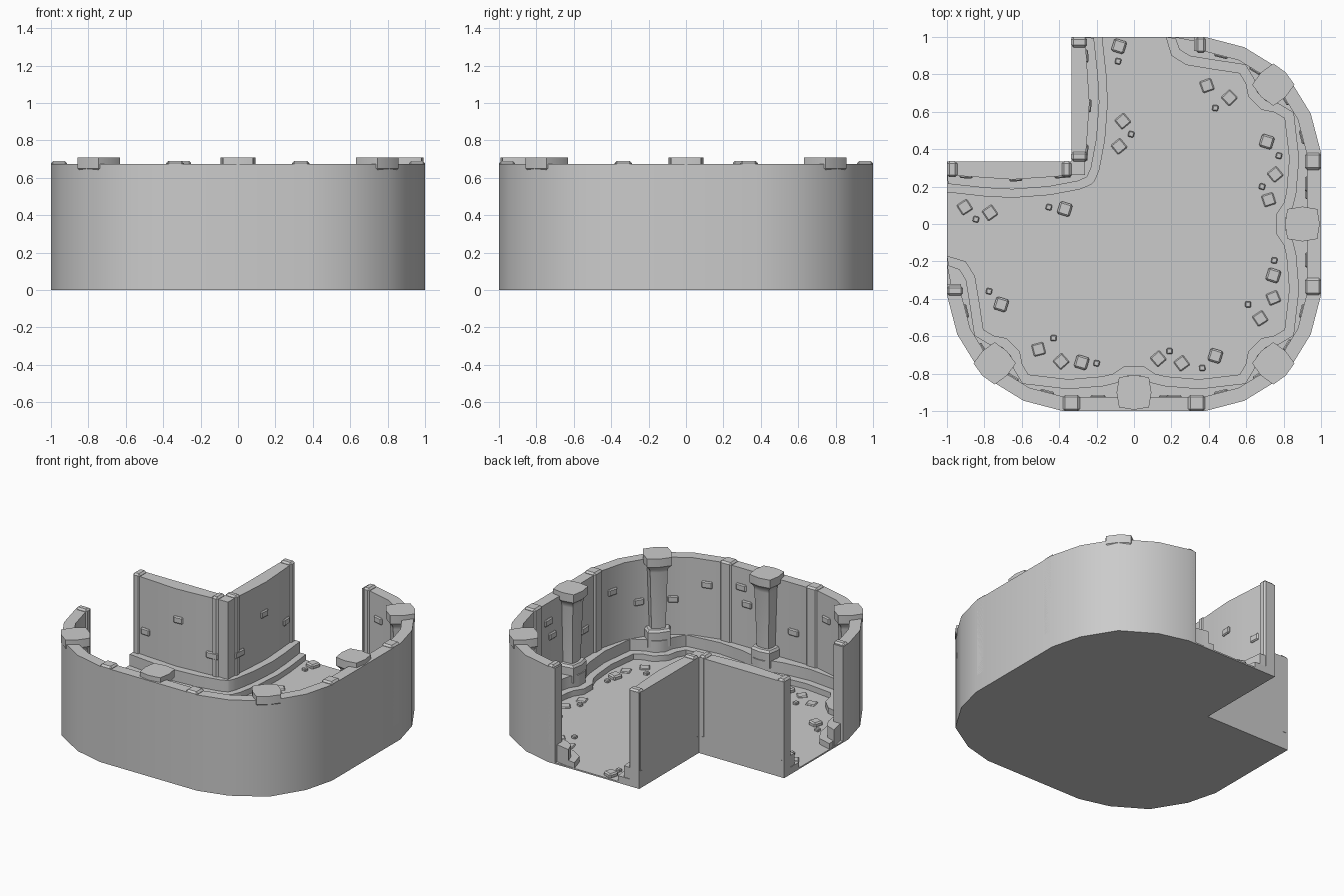
import bpy, bmesh, math, random
from mathutils import Vector, Matrix

if "Cube" in bpy.data.objects:
    bpy.data.objects.remove(bpy.data.objects["Cube"])

random.seed(4)


def finish(name, bm, smooth=False):
    bmesh.ops.recalc_face_normals(bm, faces=bm.faces)
    me = bpy.data.meshes.new(name)
    bm.to_mesh(me)
    bm.free()
    ob = bpy.data.objects.new(name, me)
    bpy.context.collection.objects.link(ob)
    if smooth:
        bpy.ops.object.select_all(action='DESELECT')
        ob.select_set(True)
        bpy.context.view_layer.objects.active = ob
        bpy.ops.object.shade_smooth_by_angle(angle=math.radians(35))
    return ob


def prism(name, pts, z0, z1):
    bm = bmesh.new()
    face = bm.faces.new([bm.verts.new((x, y, z0)) for x, y in pts])
    ext = bmesh.ops.extrude_face_region(bm, geom=[face])
    up = [v for v in ext["geom"] if isinstance(v, bmesh.types.BMVert)]
    bmesh.ops.translate(bm, verts=up, vec=(0, 0, z1 - z0))
    bm.faces.new([v for v in face.verts]) if not face.is_valid else None
    return finish(name, bm, True)


def block(name, size, loc, angle=0, bevel=0.008):
    bm = bmesh.new()
    bmesh.ops.create_cube(bm, size=1)
    bmesh.ops.scale(bm, vec=size, verts=bm.verts)
    bmesh.ops.bevel(bm, geom=bm.edges[:], offset=bevel, segments=1, affect='EDGES')
    mat = Matrix.Translation(loc) @ Matrix.Rotation(angle, 4, 'Z')
    bmesh.ops.transform(bm, matrix=mat, verts=bm.verts)
    return finish(name, bm)


def clamp(v):
    return max(-1.0, min(1.0, v))


def offset(chain, d):
    """Move an open chain to its right by d, with mitred corners."""
    p = [Vector(c) for c in chain]
    nor = []
    for a, b in zip(p, p[1:]):
        t = (b - a).normalized()
        nor.append(Vector((t.y, -t.x)))
    out = []
    for i, q in enumerate(p):
        a, b = nor[max(i - 1, 0)], nor[min(i, len(nor) - 1)]
        r = q + (a + b) * (d / (1 + a.dot(b)))
        out.append((clamp(r.x), clamp(r.y)))
    return out


def mirrored(half, skip=0):
    """Append the reflection across the tile diagonal."""
    return half + [(-y, -x) for x, y in reversed(half[:len(half) - skip])]


# Outlines
outer = mirrored([(.32, 1), (.38, 1), (.59, .945), (.81, .81), (.945, .59),
                  (1, .38), (1, -.38), (.945, -.59), (.81, -.81)], 1)
corner = [(-1, .335), (-.335, .335), (-.335, 1)]
pillars = [(.745, .745), (.9, 0), (.745, -.745), (0, -.9), (-.745, -.745)]

# Floor
prism("floor", outer + corner, 0, .01)

# Outer wall
wall_face = offset(outer, .075)
prism("outer_wall", outer + wall_face[::-1], 0, .675)

# Inner corner wall
corner_face = mirrored([(-1, .262), (-.83, .25), (-.65, .238), (-.47, .25), (-.32, .262),
                        (-.262, .262)], 1)
prism("corner_wall", corner + corner_face[::-1], 0, .675)

# Stepped plinth that swells around each pillar
curb = [(.17, 1), (.2, .9), (.28, .85), (.4, .83)]
between = [(.83, .35), (.83, -.35), (.35, -.83), (-.35, -.83), None]
for c, mid in zip(pillars, between):
    c = Vector(c)
    n = -c.normalized()
    t = Vector((n.y, -n.x))
    for along, inward in ((-.17, .085), (-.11, .1), (-.05, .14),
                          (.05, .14), (.11, .1), (.17, .085)):
        curb.append(tuple(c + n * inward - t * along * -1))
    if mid:
        curb.append(mid)
# the run starts at the back opening, so each pillar is passed clockwise
for i in range(5):
    s = 4 + i * 7
    seg = curb[s:s + 6]
    prev = Vector(curb[s - 1])
    if (Vector(seg[0]) - prev).length > (Vector(seg[-1]) - prev).length:
        curb[s:s + 6] = seg[::-1]
curb += [(-.83, -.4), (-.85, -.28), (-.9, -.2), (-1, -.17)]
back = offset(outer, .02)[::-1]
prism("outer_curb", curb + back, 0, .05)
prism("outer_plinth", offset(curb, -.05) + back, 0, .13)

curb2 = mirrored([(-1, .17), (-.8, .148), (-.65, .14), (-.45, .155), (-.29, .185), (-.23, .21)])
back2 = [(-.32, 1), (-.32, .32), (-1, .32)]
prism("corner_curb", curb2 + back2, 0, .05)
prism("corner_plinth", offset(curb2, -.045) + back2, 0, .13)

# Pillars
levels = [(.08, .08), (.08, .185), (.07, .2), (.05, .2), (.062, .6),
          (.066, .625), (.087, .65), (.087, .708)]
for c in pillars:
    bm = bmesh.new()
    a = math.atan2(c[1], c[0])
    rings = []
    for h, z in levels:
        ring = []
        for k in range(8):
            r = h * (1.07 if k % 2 == 0 else 1.3)
            th = a + k * math.pi / 4
            ring.append(bm.verts.new((c[0] + r * math.cos(th), c[1] + r * math.sin(th), z)))
        rings.append(ring)
    for lo, hi in zip(rings, rings[1:]):
        for k in range(8):
            j = (k + 1) % 8
            bm.faces.new((lo[k], lo[j], hi[j], hi[k]))
    bm.faces.new(rings[0])
    bm.faces.new(rings[-1])
    finish("pillar", bm, True)

# Wall posts: position, width, angle, all mirrored across the diagonal
posts = [(.357, .957, .052, 0), (.957, .335, .09, 1), (.957, -.335, .09, 1),
         (-.293, .972, .055, 1), (-.293, .36, .05, 1)]
for x, y, w, side in posts:
    for px, py, s in ((x, y, side), (-y, -x, 1 - side)):
        block("wall_post", (w, .086, .58), (px, py, .4), s * math.pi / 2, .012)


# Raised wall bricks
def brick(a, b, u, z, w):
    a, b = Vector(a), Vector(b)
    p = a.lerp(b, u)
    d = b - a
    block("wall_brick", (w, .022, .048), (p.x, p.y, z), math.atan2(d.y, d.x), .007)


for a, b in zip(wall_face[1:], wall_face[2:-1]):
    if (Vector(a) - Vector(b)).length > .5:
        spots = [(.21, .54, .08), (.27, .43, .075), (.76, .33, .08)]
    elif max(map(abs, a + b)) > .91:
        spots = [(.5, .5, .075)]
    else:
        spots = [(.45, .38, .07)]
    for u, z, w in spots:
        brick(a, b, u, z, w)
for a, b, u, z, w in ((0, 1, .6, .3, .07), (2, 3, .1, .46, .07), (3, 4, .6, .27, .09)):
    brick(corner_face[a], corner_face[b], u, z, w)
    brick(corner_face[-1 - a], corner_face[-1 - b], u, z, w)

# Loose rubble on the floor
big = [(-.08, .95), (.71, .44), (.745, -.275), (.435, -.705), (-.28, -.74),
       (-.71, -.43), (-.37, .08)]
small = [(-.085, .87), (-.015, .48), (.435, .62), (.775, .365), (.685, .2), (.75, -.195),
         (.61, -.43), (.365, -.77), (.19, -.68), (-.2, -.745), (-.43, -.61),
         (-.775, -.36), (-.845, .025), (-.455, .09)]
flat = [(.39, .74), (.51, .675), (-.06, .55), (-.08, .415), (.755, .265), (.72, .13),
        (.745, -.395), (.675, -.505), (.255, -.745), (.13, -.72), (-.39, -.735),
        (-.51, -.67), (-.905, .09), (-.77, .06)]
for x, y in big:
    block("large_stone", (.07, .07, .036), (x, y, .02), -.3, .009)
for x, y in small:
    block("small_stone", (.032, .032, .024), (x, y, .016), random.uniform(-.3, .1), .005)
for x, y in flat:
    block("flat_stone", (.065, .065, .016), (x, y, .01), random.uniform(.2, .8), .006)
